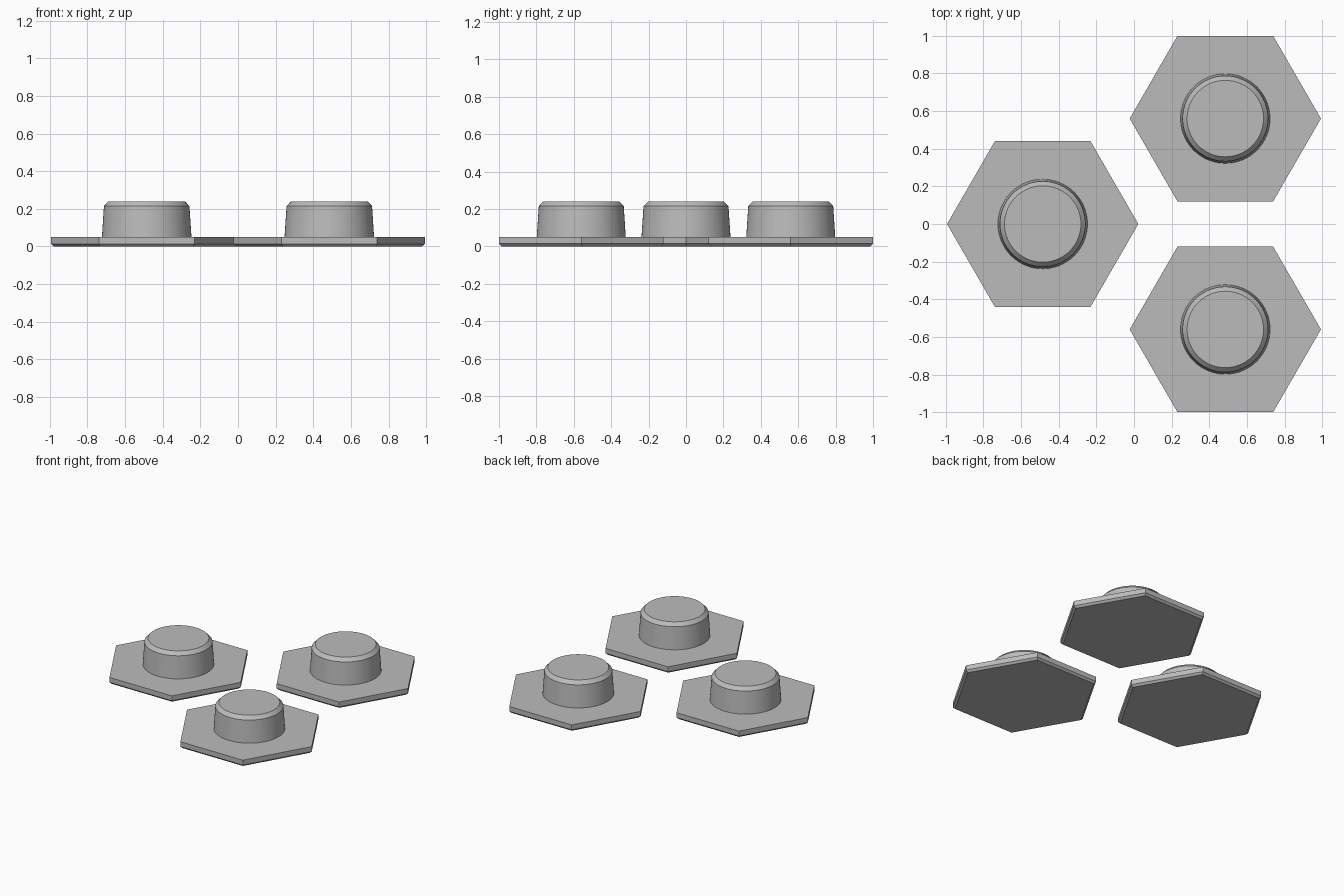
import bpy, bmesh, math

if "Cube" in bpy.data.objects:
    bpy.data.objects.remove(bpy.data.objects["Cube"])

grey = bpy.data.materials.new("plain grey")
grey.diffuse_color = (0.5, 0.5, 0.5, 1)
grey.use_nodes = True
grey.node_tree.nodes["Principled BSDF"].inputs["Base Color"].default_value = grey.diffuse_color


def turned(name, profile, sides, center, smooth=False):
    """Closed solid from (radius, height) rings with the given number of sides."""
    bm = bmesh.new()
    rings = [[bm.verts.new((r * math.cos(2 * math.pi * i / sides),
                            r * math.sin(2 * math.pi * i / sides), z))
              for i in range(sides)] for r, z in profile]
    for low, high in zip(rings, rings[1:]):
        for i in range(sides):
            j = (i + 1) % sides
            bm.faces.new((low[i], low[j], high[j], high[i]))
    bm.faces.new(rings[0][::-1])
    bm.faces.new(rings[-1])
    mesh = bpy.data.meshes.new(name)
    bm.to_mesh(mesh)
    bm.free()
    mesh.materials.append(grey)
    obj = bpy.data.objects.new(name, mesh)
    obj.location = (*center, 0)
    bpy.context.collection.objects.link(obj)
    if smooth:
        bpy.ops.object.select_all(action='DESELECT')
        obj.select_set(True)
        bpy.context.view_layer.objects.active = obj
        bpy.ops.object.shade_smooth_by_angle(angle=math.radians(25))
    return obj


# Hexagonal plate with a chamfered underside, and a tapered knob with a chamfered rim
plate = [(0.492, 0), (0.508, 0.014), (0.508, 0.05)]
knob = [(0.238, 0.049), (0.227, 0.215), (0.203, 0.24)]

places = {"left": (-0.485, 0), "back_right": (0.485, 0.56), "front_right": (0.485, -0.56)}
for side, center in places.items():
    turned(side + "_hex_plate", plate, 6, center)
    turned(side + "_round_knob", knob, 64, center, smooth=True)
